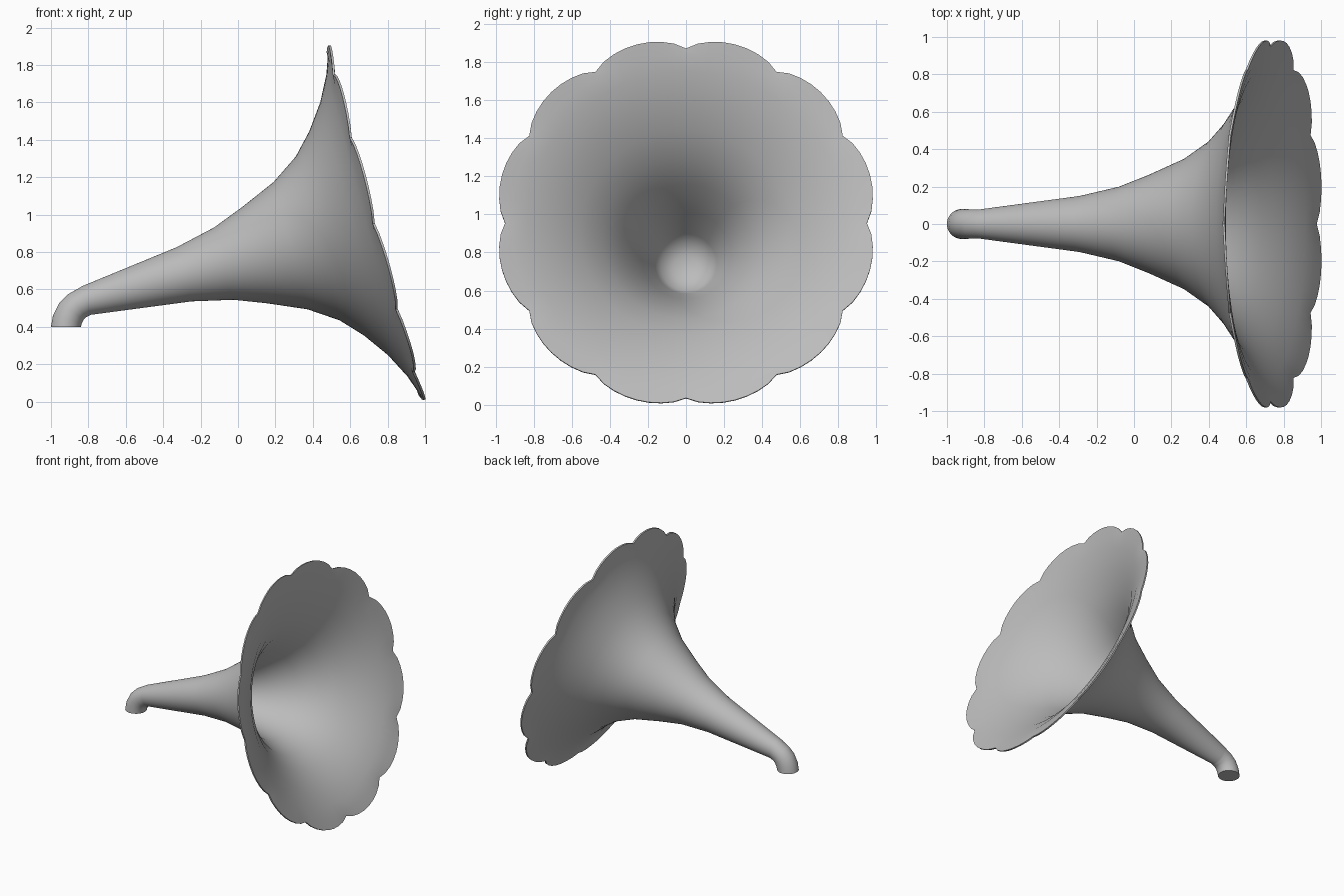
import bpy, bmesh
from math import sin, cos, radians, pi
from mathutils import Vector

cube = bpy.data.objects.get("Cube")
if cube:
    bpy.data.objects.remove(cube, do_unlink=True)

SEGMENTS = 96
TILT = 15                              # horn axis above horizontal, degrees
MOUTH = Vector((0.735, 0, 0.955))      # centre of the rim
AXIS = Vector((cos(radians(TILT)), 0, sin(radians(TILT))))

# Flare profile: distance along the axis from the rim, radius
FLARE = [(-1.60, 0.08), (-1.06, 0.15), (-0.84, 0.2), (-0.668, 0.266),
         (-0.47, 0.352), (-0.32, 0.453), (-0.215, 0.565), (-0.118, 0.7),
         (-0.048, 0.835), (-0.018, 0.92)]
# Elbow sections: centre x, centre z, tangent angle, radius
ELBOW = [(-0.92, 0.40, 90, 0.08), (-0.912, 0.44, 75, 0.08),
         (-0.89, 0.484, 56, 0.079), (-0.86, 0.513, 38, 0.078),
         (-0.825, 0.532, 23, 0.078)]


def ring(bm, centre, angle, radius):
    """Circle of vertices square to a tangent lying in the xz plane."""
    a = radians(angle)
    up = Vector((-sin(a), 0, cos(a)))
    side = Vector((0, 1, 0))
    verts = []
    for i in range(SEGMENTS):
        th = 2 * pi * i / SEGMENTS
        verts.append(bm.verts.new(centre + radius * (cos(th) * up + sin(th) * side)))
    return verts


def horn_ring(bm, t, r):
    return ring(bm, MOUTH + AXIS * t, TILT, r)


def scalloped_ring(bm, shift):
    """Rim of twelve petals that follows the slope of the flare."""
    verts = horn_ring(bm, 0, 1)
    for i, v in enumerate(verts):
        th = 2 * pi * i / SEGMENTS
        r = 0.95 + 0.05 * abs(sin(6 * th)) ** 0.7
        v.co = MOUTH + (v.co - MOUTH) * r + AXIS * (shift - 0.4 * (1 - r))
    return verts


def bridge(bm, a, b):
    for i in range(SEGMENTS):
        j = (i + 1) % SEGMENTS
        bm.faces.new((a[i], a[j], b[j], b[i]))


bm = bmesh.new()

# Outer skin: elbow, flare, scalloped rim
rings = [ring(bm, Vector((x, 0, z)), a, r) for x, z, a, r in ELBOW]
rings += [horn_ring(bm, t, r) for t, r in FLARE]
rings += [scalloped_ring(bm, 0.004), scalloped_ring(bm, 0.016)]

# Inner skin, thicker towards the throat, closed by a shallow bowl
for t, r in reversed(FLARE[2:]):
    rings.append(horn_ring(bm, t + 0.012, r + 0.045 * t))
rings += [horn_ring(bm, t, r) for t, r in [(-0.89, 0.13), (-0.92, 0.07), (-0.93, 0.02)]]

for a, b in zip(rings, rings[1:]):
    bridge(bm, a, b)
bm.faces.new(rings[0])
bm.faces.new(rings[-1])
bmesh.ops.recalc_face_normals(bm, faces=bm.faces)

mesh = bpy.data.meshes.new("horn")
bm.to_mesh(mesh)
bm.free()
horn = bpy.data.objects.new("horn", mesh)
bpy.context.collection.objects.link(horn)

# Grey metal
grey = bpy.data.materials.new("grey")
grey.use_nodes = True
colour = (0.5, 0.5, 0.5, 1)
grey.diffuse_color = colour
grey.node_tree.nodes["Principled BSDF"].inputs["Base Color"].default_value = colour
mesh.materials.append(grey)

bpy.ops.object.select_all(action="DESELECT")
horn.select_set(True)
bpy.context.view_layer.objects.active = horn
bpy.ops.object.shade_smooth_by_angle(angle=radians(40))
